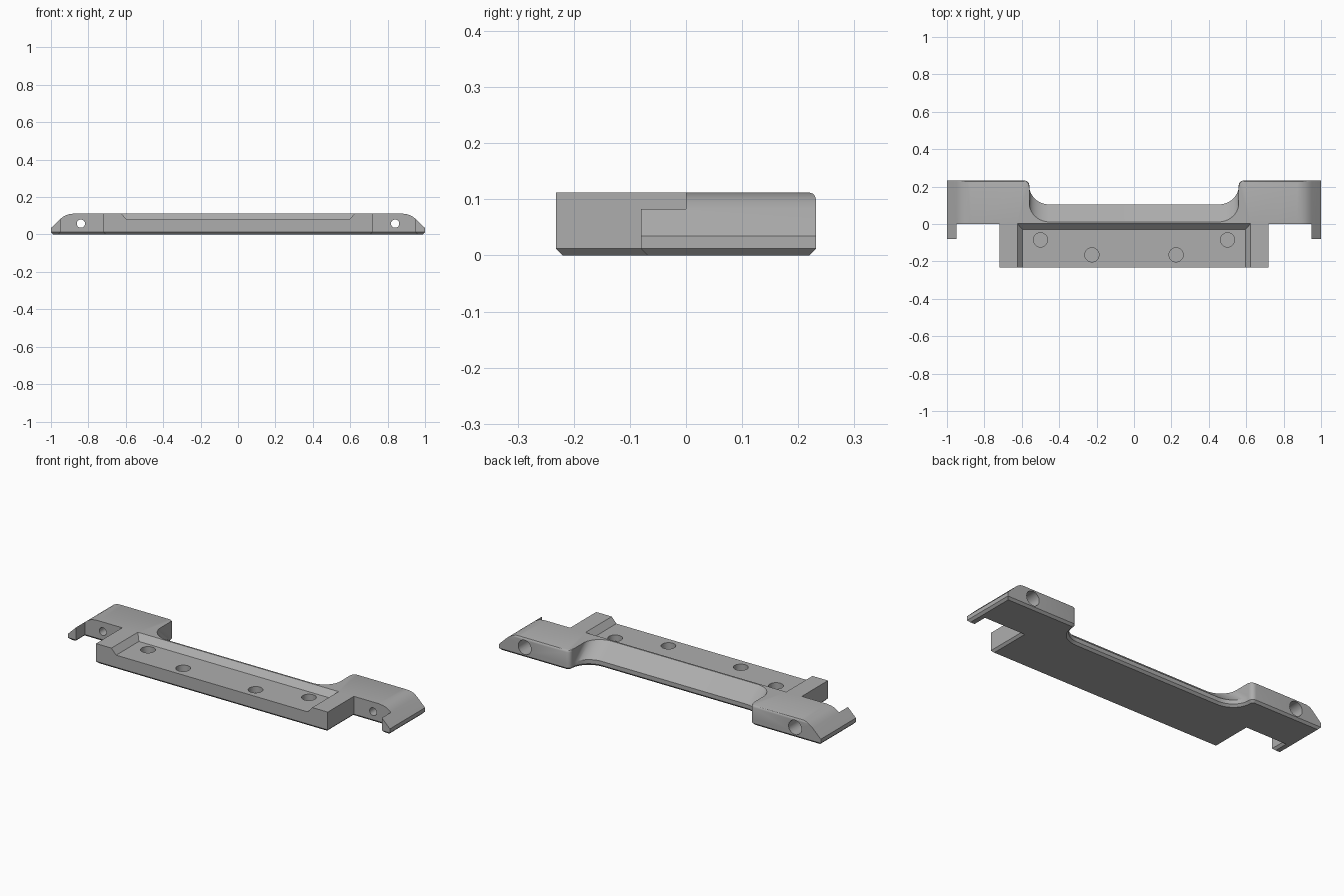
import bpy
import bmesh
from math import sin, cos, pi
from mathutils import Vector

if "Cube" in bpy.data.objects:
    bpy.data.objects.remove(bpy.data.objects["Cube"], do_unlink=True)

WIDTH, BACK, TOP, CHAMFER = 1.0, 0.232, 0.112, 0.012
BAND = 0.035          # height where the slopes begin
LEAN = 0.093          # how far the middle slope leans forward

grey = bpy.data.materials.new("plain grey")
grey.use_nodes = True
colour = (0.42, 0.42, 0.42, 1)
grey.diffuse_color = colour
grey.node_tree.nodes["Principled BSDF"].inputs["Base Color"].default_value = colour


def loft(name, rings):
    """Closed solid through rings with equal point counts."""
    bm = bmesh.new()
    loops = [[bm.verts.new(p) for p in ring] for ring in rings]
    n = len(loops[0])
    for low, high in zip(loops, loops[1:]):
        for i in range(n):
            j = (i + 1) % n
            bm.faces.new((low[i], low[j], high[j], high[i]))
    bm.faces.new(loops[0][::-1])
    bm.faces.new(loops[-1])
    bmesh.ops.recalc_face_normals(bm, faces=bm.faces)
    mesh = bpy.data.meshes.new(name)
    bm.to_mesh(mesh)
    bm.free()
    obj = bpy.data.objects.new(name, mesh)
    bpy.context.collection.objects.link(obj)
    mesh.materials.append(grey)
    return obj


def arc(cx, cy, rx, ry, start, end, steps):
    return [(cx + rx * cos(a), cy + ry * sin(a))
            for a in (start + (end - start) * i / steps for i in range(steps + 1))]


def inset(points, d):
    """Mitred inward offset of a counter-clockwise outline."""
    result = []
    for i, p in enumerate(points):
        p = Vector(p)
        a = (p - Vector(points[i - 1])).normalized()
        b = (Vector(points[(i + 1) % len(points)]) - p).normalized()
        na, nb = Vector((-a.y, a.x)), Vector((-b.y, b.x))
        result.append(p + (na + nb) * d / (1 + na.dot(nb)))
    return result


def cut(body, cutter):
    cutter.hide_render = True
    mod = body.modifiers.new("cut", "BOOLEAN")
    mod.operation = "DIFFERENCE"
    mod.solver = "EXACT"
    mod.object = cutter
    bpy.context.view_layer.objects.active = body
    bpy.ops.object.modifier_apply(modifier=mod.name)
    bpy.data.objects.remove(cutter, do_unlink=True)


# Half outline: front block, side notch, end tab, rear shoulder, curved waist
front = [(0.72, -BACK), (0.72, 0), (0.95, 0), (0.95, -0.08), (WIDTH, -0.08)]
rear = [(WIDTH, BACK)] + arc(0.585, 0.207, 0.025, 0.025, pi / 2, pi, 6)
waist = arc(0.45, 0.204, 0.11, 0.1, 0, -pi / 2, 14)


def outline(lean=0, drop=0):
    half = (front + [(x, y - drop) for x, y in rear]
            + [(x, y - lean) for x, y in waist])
    return half + [(-x, y) for x, y in reversed(half)]


def level(points, z):
    return [(x, y, z) for x, y in points]


rings = [level(inset(outline(), CHAMFER), 0), level(outline(), CHAMFER)]
for z, drop in ((BAND, 0), (0.1, 0), (0.107, 0.003), (0.11, 0.006), (TOP, CHAMFER)):
    lean = LEAN * (z - BAND) / (TOP - BAND)
    rings.append(level(outline(lean, drop), z))
body = loft("mounting_bracket", rings)

# Rounded slopes at both ends
slope = [(1.05, -0.014), (0.95, 0.083), (0.935, 0.095), (0.918, 0.104),
         (0.9, 0.109), (0.86, 0.1135), (0.86, 0.2), (1.05, 0.2)]
for side in (-1, 1):
    cut(body, loft("end_slope_cutter",
                   [[(side * x, y, z) for x, z in slope] for y in (-0.4, 0.4)]))

# Tray with sloping walls, open at the front
tray = []
for z in (0.08, 0.15):
    grow = z - 0.08
    w, b = 0.595 + grow * 0.9, -0.03 + grow
    tray.append([(-w, -0.4, z), (w, -0.4, z), (w, b, z), (-w, b, z)])
cut(body, loft("tray_cutter", tray))

# Blind holes in the tray floor, and bolt holes with wide rear bores
for side in (-1, 1):
    for x, y in ((0.5, -0.085), (0.225, -0.165)):
        circle = arc(side * x, y, 0.038, 0.038, 0, 2 * pi, 32)[:-1]
        cut(body, loft("tray_hole_cutter", [level(circle, z) for z in (0.045, 0.15)]))
    for radius, start in ((0.022, -0.05), (0.04, 0.1)):
        circle = arc(side * 0.84, 0.058, radius, radius, 0, 2 * pi, 32)[:-1]
        cut(body, loft("bolt_hole_cutter",
                       [[(x, y, z) for x, z in circle] for y in (start, 0.4)]))

# Smooth curves, crisp edges
bpy.ops.object.select_all(action="DESELECT")
body.select_set(True)
bpy.context.view_layer.objects.active = body
bpy.ops.object.shade_smooth_by_angle(angle=pi / 7)
